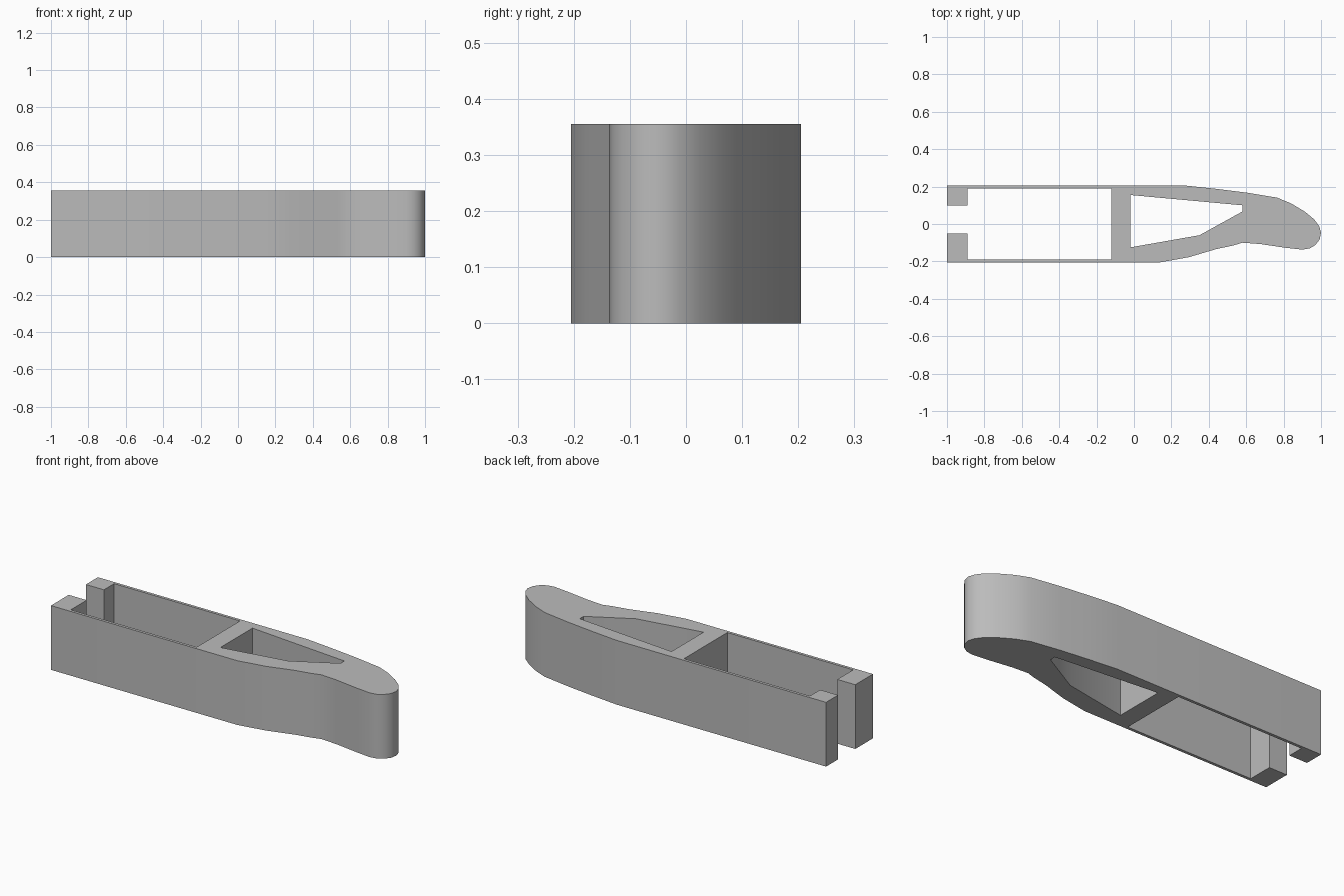
import bpy

cube = bpy.data.objects.get("Cube")
if cube:
    bpy.data.objects.remove(cube, do_unlink=True)

HEIGHT = 0.355
TOP, BOTTOM = 0.205, -0.205        # outer side walls
WALL = 0.016                       # thin wall around the open bay
SLOT_TOP, SLOT_BOTTOM = 0.10, -0.05
BACK, LIP, BAY_END = -1.0, -0.89, -0.12

# Rounded nose and waist, from the upper side round to the lower side
nose = [(0.28, TOP), (0.44, 0.188), (0.60, 0.168), (0.765, 0.141),
        (0.84, 0.11), (0.915, 0.065), (0.963, 0.025), (0.99, -0.012),
        (1.0, -0.045), (0.993, -0.082), (0.97, -0.112), (0.94, -0.13),
        (0.90, -0.137), (0.81, -0.127), (0.675, -0.107), (0.58, -0.10),
        (0.53, -0.115), (0.44, -0.134), (0.295, -0.177), (0.14, BOTTOM)]

# Open bay with two inward lips at the back
bay = [(BACK, BOTTOM), (BACK, SLOT_BOTTOM), (LIP, SLOT_BOTTOM),
       (LIP, BOTTOM + WALL), (BAY_END, BOTTOM + WALL),
       (BAY_END, TOP - WALL), (LIP, TOP - WALL),
       (LIP, SLOT_TOP), (BACK, SLOT_TOP), (BACK, TOP)]

# Tapered window through the front part
window = [(-0.02, 0.155), (0.58, 0.10), (0.58, 0.067),
          (0.35, -0.06), (-0.02, -0.125)]

# Fill the flat profile and extrude it
curve = bpy.data.curves.new("body_profile", "CURVE")
curve.dimensions = "2D"
curve.fill_mode = "BOTH"
curve.extrude = HEIGHT / 2
for loop in (nose + bay, window):
    spline = curve.splines.new("POLY")
    spline.points.add(len(loop) - 1)
    for point, (x, y) in zip(spline.points, loop):
        point.co = (x, y, 0, 1)
    spline.use_cyclic_u = True

body = bpy.data.objects.new("body", curve)
bpy.context.collection.objects.link(body)
body.location.z = HEIGHT / 2

grey = bpy.data.materials.new("plain_grey")
grey.use_nodes = True
colour = (0.5, 0.5, 0.5, 1)
grey.diffuse_color = colour
grey.node_tree.nodes["Principled BSDF"].inputs["Base Color"].default_value = colour
curve.materials.append(grey)

# Turn it into a mesh, weld the caps to the walls and smooth the nose
for other in bpy.context.selected_objects:
    other.select_set(False)
body.select_set(True)
bpy.context.view_layer.objects.active = body
bpy.ops.object.convert(target="MESH")
bpy.ops.object.mode_set(mode="EDIT")
bpy.ops.mesh.select_all(action="SELECT")
bpy.ops.mesh.remove_doubles(threshold=0.0005)
bpy.ops.mesh.normals_make_consistent(inside=False)
bpy.ops.object.mode_set(mode="OBJECT")
bpy.ops.object.shade_smooth_by_angle(angle=0.5)
